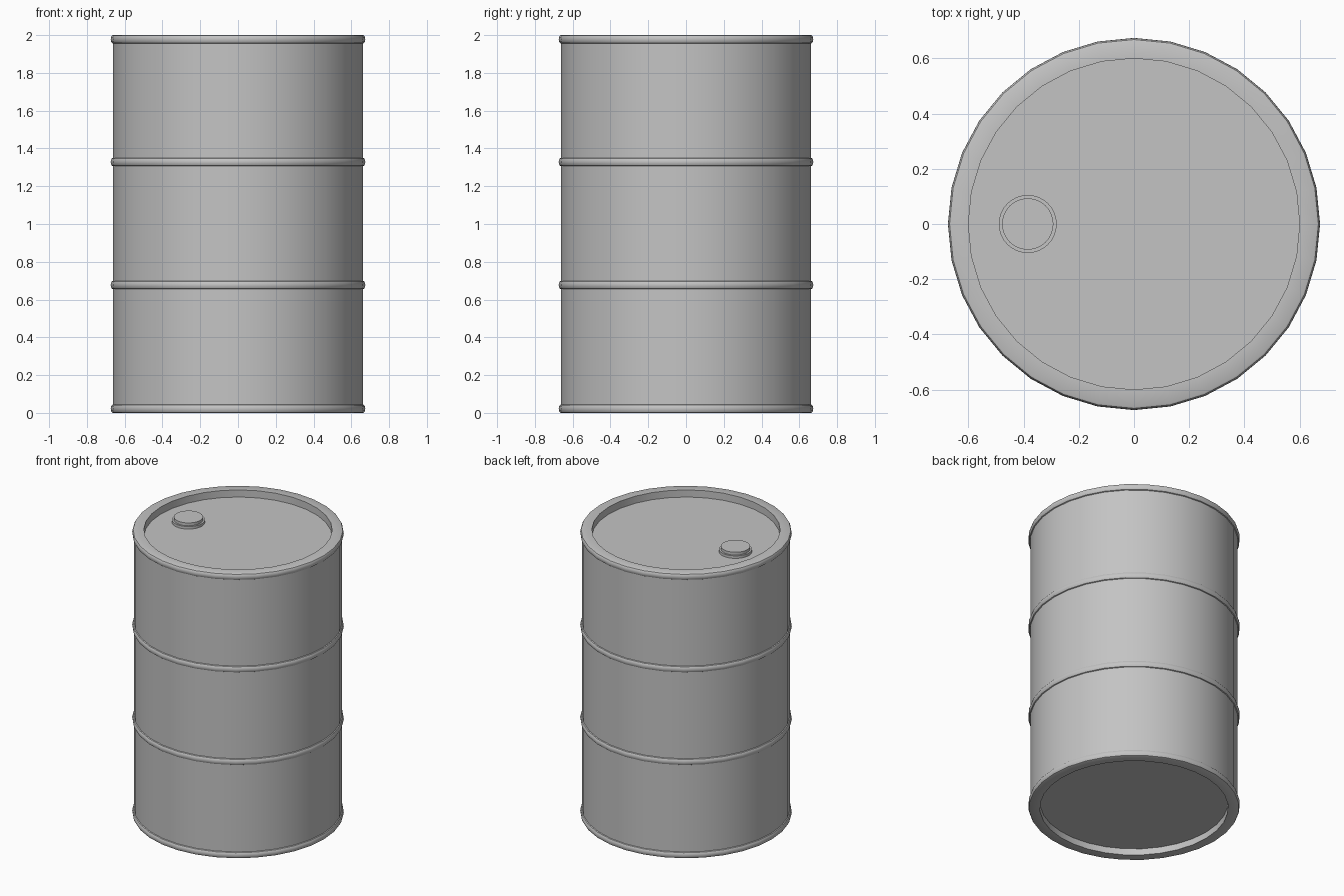
import bpy, math

cube = bpy.data.objects.get("Cube")
if cube:
    bpy.data.objects.remove(cube, do_unlink=True)

# One plain grey for the whole drum
grey = bpy.data.materials.new("drum_grey")
grey.use_nodes = True
COLOUR = (0.55, 0.55, 0.55, 1)
grey.diffuse_color = COLOUR
grey.node_tree.nodes["Principled BSDF"].inputs["Base Color"].default_value = COLOUR


def lathe(name, profile, sides, centre=(0, 0, 0), angle=35):
    """Turn an (r, z) profile, listed from bottom to top outside, capping both ends."""
    verts, faces = [], []
    for r, z in profile:
        for i in range(sides):
            a = 2 * math.pi * i / sides
            verts.append((r * math.cos(a), r * math.sin(a), z))
    for k in range(len(profile) - 1):
        for i in range(sides):
            j = (i + 1) % sides
            lo, hi = k * sides, (k + 1) * sides
            faces.append((lo + i, lo + j, hi + j, hi + i))
    faces.append(tuple(reversed(range(sides))))
    top = (len(profile) - 1) * sides
    faces.append(tuple(range(top, top + sides)))
    mesh = bpy.data.meshes.new(name)
    mesh.from_pydata(verts, [], faces)
    mesh.materials.append(grey)
    ob = bpy.data.objects.new(name, mesh)
    ob.location = centre
    bpy.context.collection.objects.link(ob)
    bpy.ops.object.select_all(action="DESELECT")
    ob.select_set(True)
    bpy.context.view_layer.objects.active = ob
    bpy.ops.object.shade_smooth_by_angle(angle=math.radians(angle))
    return ob


BODY_R, BEAD, INNER_R, HEIGHT = 0.662, 0.012, 0.6, 2.0
HALF = 0.022


def bead(z):
    """Rounded ridge standing out from the wall."""
    steps = 6
    return [(BODY_R + BEAD * math.sin(math.pi * s / steps),
             z - HALF * math.cos(math.pi * s / steps)) for s in range(steps + 1)]


# Drum body: recessed base, four rolled ridges, recessed lid
profile = [(INNER_R, 0.045), (INNER_R, 0)]
for z in (HALF, 0.677, 1.328, HEIGHT - HALF):
    profile += bead(z)
profile += [(INNER_R, HEIGHT), (INNER_R, HEIGHT - 0.05)]
lathe("drum_body", profile, 32)

# Filler cap: wide flange with a narrower plug on top
lathe("filler_cap", [(0.105, -0.005), (0.105, 0.018), (0.093, 0.018), (0.093, 0.038)],
      32, (-0.385, 0, HEIGHT - 0.05))
